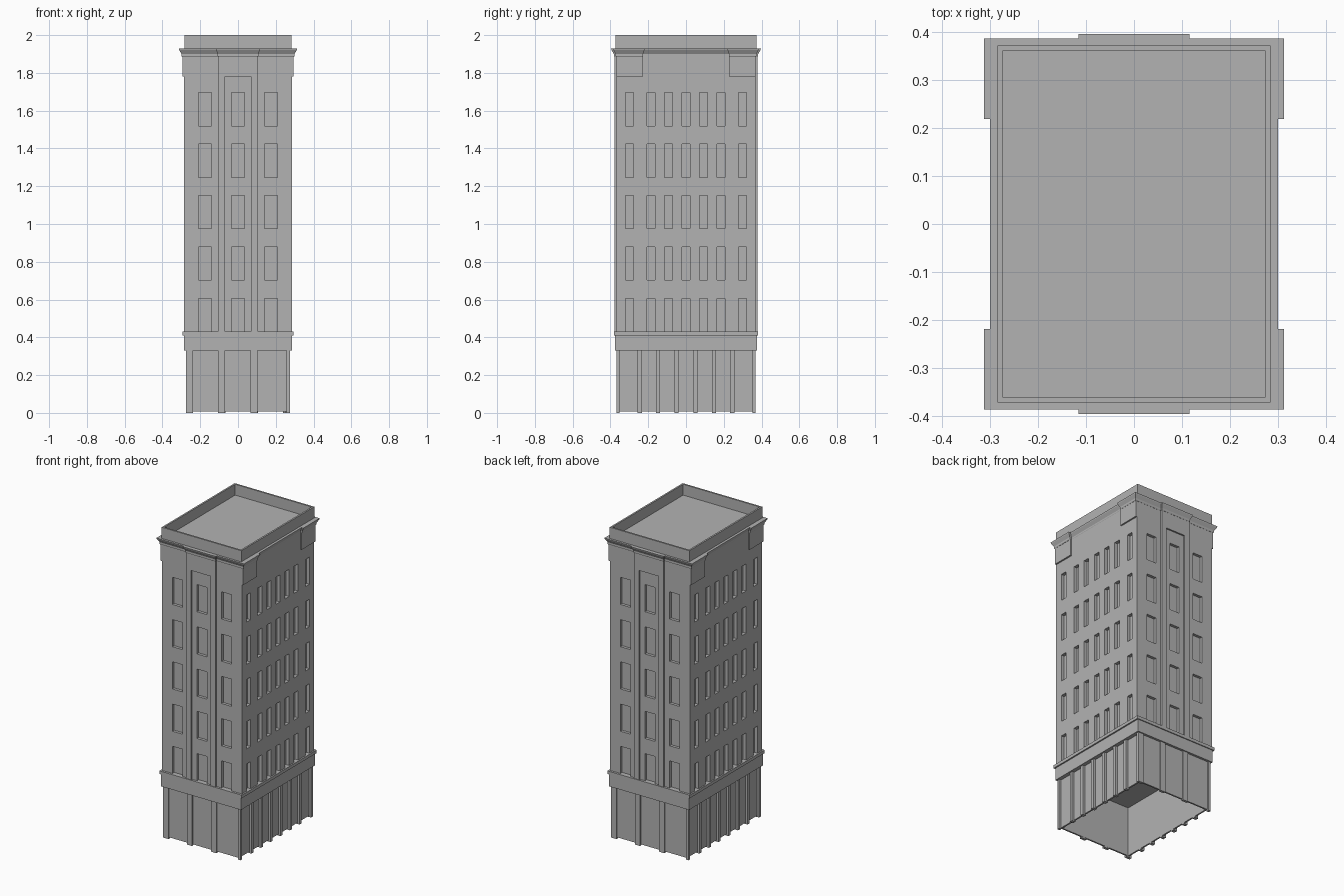
import bpy, bmesh, math
from mathutils import Matrix, Vector

cube = bpy.data.objects.get("Cube")
if cube:
    bpy.data.objects.remove(cube, do_unlink=True)

stone = bpy.data.materials.new("grey_stone")
stone.use_nodes = True
GREY = (0.45, 0.45, 0.45, 1)
stone.diffuse_color = GREY
stone.node_tree.nodes["Principled BSDF"].inputs["Base Color"].default_value = GREY

HX, HY = 0.285, 0.368          # half width and half depth of the tower
BODY_Z, TOP_Z = 0.43, 1.9
PITCH, WIN_H = 0.2725, 0.175


def finish(name, bm):
    mesh = bpy.data.meshes.new(name)
    bm.to_mesh(mesh)
    bm.free()
    mesh.materials.append(stone)
    ob = bpy.data.objects.new(name, mesh)
    bpy.context.collection.objects.link(ob)
    return ob


def box_into(bm, x0, x1, y0, y1, z0, z1):
    size = Matrix.Diagonal((x1 - x0, y1 - y0, z1 - z0, 1))
    mid = Vector((x0 + x1, y0 + y1, z0 + z1)) / 2
    return bmesh.ops.create_cube(bm, size=1, matrix=Matrix.Translation(mid) @ size)["verts"]


def block(name, hx, hy, z0, z1):
    bm = bmesh.new()
    box_into(bm, -hx, hx, -hy, hy, z0, z1)
    return finish(name, bm)


def loft(name, rings, cap=True):
    """Join successive closed rings of points."""
    bm = bmesh.new()
    loops = [[bm.verts.new(p) for p in ring] for ring in rings]
    pairs = list(zip(loops, loops[1:]))
    if not cap:
        pairs.append((loops[-1], loops[0]))
    for a, b in pairs:
        for i in range(len(a)):
            j = (i + 1) % len(a)
            bm.faces.new((a[i], a[j], b[j], b[i]))
    if cap:
        bm.faces.new(loops[0])
        bm.faces.new(loops[-1])
    bmesh.ops.recalc_face_normals(bm, faces=bm.faces)
    return finish(name, bm)


def frame(name, hx, hy, t, z0, z1):
    """Hollow rectangular wall of thickness t."""
    def ring(o, z):
        x, y = hx - o, hy - o
        return [(-x, -y, z), (x, -y, z), (x, y, z), (-x, y, z)]
    return loft(name, [ring(0, z0), ring(0, z1), ring(t, z1), ring(t, z0)], cap=False)


def relief(name, us, zs, depth, base, angle):
    """Stepped wall: each grid cell stands out or in by depth(u, z)."""
    bm = bmesh.new()
    us, zs = sorted(set(us)), sorted(set(zs))
    nu, nz = len(us) - 1, len(zs) - 1

    def cell(i, j):
        if 0 <= i < nu and 0 <= j < nz:
            return depth((us[i] + us[i + 1]) / 2, (zs[j] + zs[j + 1]) / 2)
        return 0

    def quad(*pts):
        bm.faces.new([bm.verts.new((u, -base - d, z)) for u, z, d in pts])

    for i in range(nu + 1):
        for j in range(nz + 1):
            d, left, below = cell(i, j), cell(i - 1, j), cell(i, j - 1)
            u, z = us[i], zs[j]
            if i < nu and j < nz:
                U, Z = us[i + 1], zs[j + 1]
                quad((u, z, d), (U, z, d), (U, Z, d), (u, Z, d))
            if j < nz and left != d:
                Z = zs[j + 1]
                quad((u, z, left), (u, z, d), (u, Z, d), (u, Z, left))
            if i < nu and below != d:
                U = us[i + 1]
                quad((u, z, below), (U, z, below), (U, z, d), (u, z, d))
    bmesh.ops.remove_doubles(bm, verts=bm.verts, dist=1e-5)
    bmesh.ops.rotate(bm, verts=bm.verts, matrix=Matrix.Rotation(angle, 3, "Z"))
    return finish(name, bm)


# Facades with window recesses
rows = [(BODY_Z + k * PITCH, BODY_Z + k * PITCH + WIN_H) for k in range(5)]
row_cuts = [z for r in rows for z in r] + [TOP_Z, 1.78]
front_centres, front_half = (-0.175, 0, 0.175), 0.035
side_centres, side_half = (-0.3, -0.185, -0.093, 0, 0.093, 0.185, 0.3), 0.021


def in_window(u, z, centres, half):
    return any(a < z < b for a, b in rows) and any(abs(u - c) < half for c in centres)


def front_depth(u, z):
    if in_window(u, z, front_centres, front_half):
        return -0.018
    if abs(u) < 0.07 and z < 1.78:
        return 0               # sunk panel of the centre bay
    return 0.01 if abs(u) < 0.105 else 0


def side_depth(u, z):
    if in_window(u, z, side_centres, side_half):
        return -0.022
    return 0.01 if abs(u) > 0.228 and z > 1.78 else 0


def cuts(centres, half, extra):
    return [c + s * half for c in centres for s in (-1, 1)] + [s * e for e in extra for s in (-1, 1)]


front_cuts = cuts(front_centres, front_half, (HX, 0.105, 0.07))
side_cuts = cuts(side_centres, side_half, (HY, 0.228))
for end, turn in (("front", 0), ("back", math.pi)):
    relief(end + "_facade", front_cuts, row_cuts, front_depth, HY, turn)
for end, turn in (("left", math.pi / 2), ("right", -math.pi / 2)):
    relief(end + "_facade", side_cuts, row_cuts, side_depth, HX, turn)


# Cornice, breaking forward at the side corners and centre bays
def cornice_ring(o, z):
    xs, xc, yf, yc = HX - 0.003 + o, HX + 0.01 + o, HY + o, HY + 0.01 + o
    bx, by = 0.105 + o * 0.6, 0.23 - o * 0.6
    half = [(-bx, -yf), (-bx, -yc), (bx, -yc), (bx, -yf),
            (xc, -yf), (xc, -by), (xs, -by), (xs, by), (xc, by), (xc, yf)]
    return [(x, y, z) for x, y in half] + [(-x, -y, z) for x, y in half]


loft("cornice", [cornice_ring(o, z) for o, z in
                 ((0.001, 1.885), (0.004, 1.89), (0.004, 1.9), (0.016, 1.92), (0.018, 1.928))])

# Roof parapet and deck
frame("parapet", 0.284, 0.372, 0.011, 1.92, 2.0)
block("roof_deck", 0.276, 0.364, 1.9, 1.93)

# Belt course above the ground floor
block("belt_course", HX, 0.376, 0.33, 0.412)
block("belt_ledge", 0.294, 0.382, 0.41, BODY_Z)

# Open-bottomed ground floor with piers
frame("ground_wall", 0.26, 0.361, 0.01, 0.008, 0.332)
bm = bmesh.new()
for turn in (0, math.pi):
    verts = []
    for x0, x1 in ((-0.275, -0.238), (-0.106, -0.07), (0.066, 0.104), (0.258, 0.275)):
        verts += box_into(bm, x0, x1, -0.369, -0.352, 0, 0.332)
    for y in (-0.245, -0.148, -0.05, 0.05, 0.148, 0.245):
        verts += box_into(bm, 0.25, 0.275, y - 0.011, y + 0.011, 0, 0.332)
    bmesh.ops.rotate(bm, verts=verts, matrix=Matrix.Rotation(turn, 3, "Z"))
finish("ground_piers", bm)
